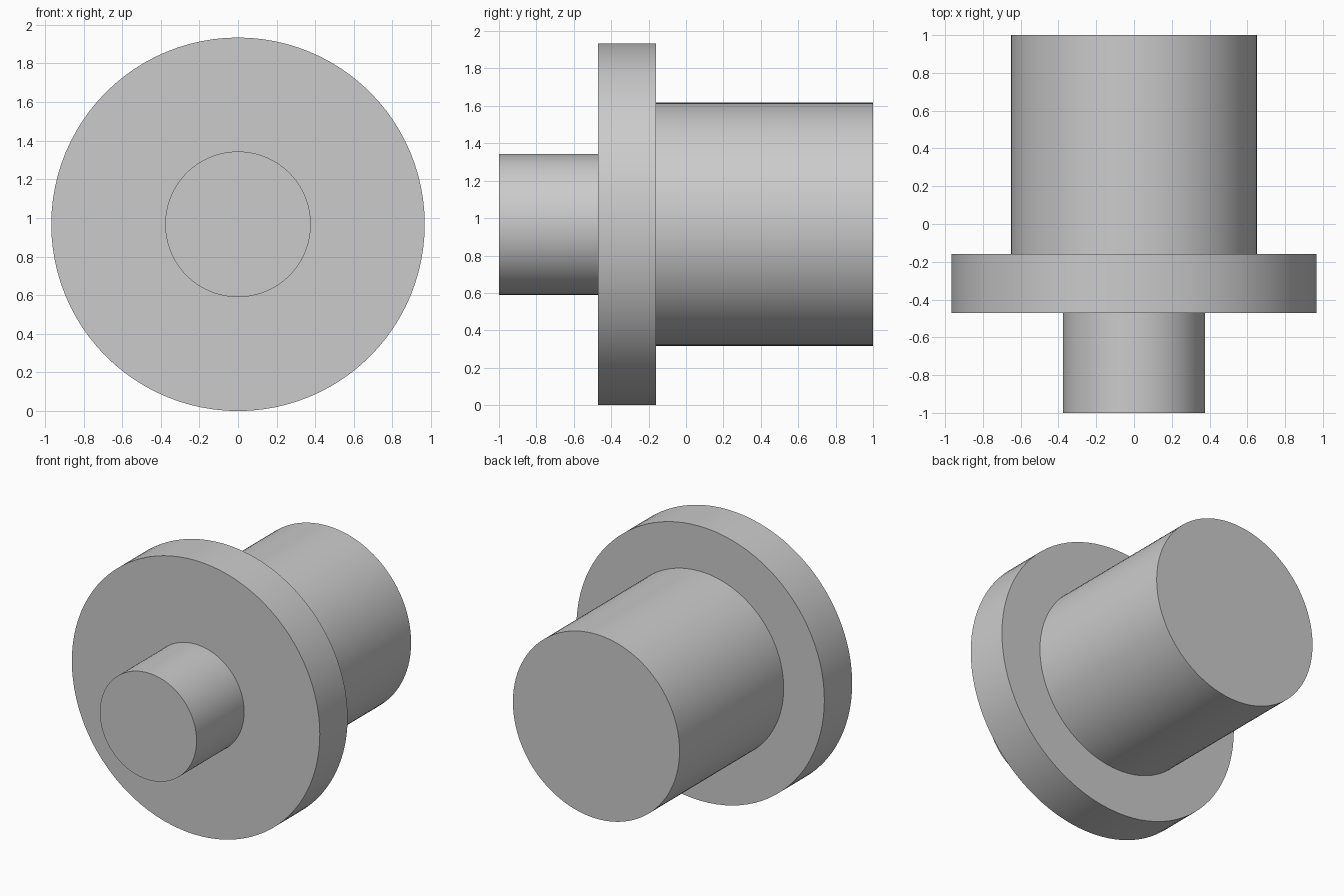
import bpy
import bmesh
from math import pi, radians
from mathutils import Vector

default_cube = bpy.data.objects.get("Cube")
if default_cube:
    bpy.data.objects.remove(default_cube, do_unlink=True)

FLANGE_R, SHAFT_R, PIN_R = 0.967, 0.65, 0.377
SEGMENTS = 96

# Plain grey metal
grey = bpy.data.materials.new("grey_metal")
grey.use_nodes = True
colour = (0.6, 0.6, 0.6, 1)
grey.diffuse_color = colour
grey.node_tree.nodes["Principled BSDF"].inputs["Base Color"].default_value = colour

# Half profile of the turned part (radius, y): pin, flange, shaft
profile = [(0, -1), (PIN_R, -1), (PIN_R, -0.47),
           (FLANGE_R, -0.47), (FLANGE_R, -0.16),
           (SHAFT_R, -0.16), (SHAFT_R, 1), (0, 1)]

# Turn the profile about the y axis
bm = bmesh.new()
verts = [bm.verts.new((r, y, 0)) for r, y in profile]
edges = [bm.edges.new(pair) for pair in zip(verts, verts[1:])]
bmesh.ops.spin(bm, geom=verts + edges, cent=Vector(), axis=Vector((0, 1, 0)),
               angle=2 * pi, steps=SEGMENTS, use_merge=True)
bmesh.ops.remove_doubles(bm, verts=bm.verts, dist=0.0001)
bmesh.ops.recalc_face_normals(bm, faces=bm.faces)

mesh = bpy.data.meshes.new("flanged_shaft")
bm.to_mesh(mesh)
bm.free()
mesh.materials.append(grey)
shaft = bpy.data.objects.new("flanged_shaft", mesh)
shaft.location.z = FLANGE_R
bpy.context.collection.objects.link(shaft)

# Smooth round walls, sharp shoulders
bpy.ops.object.select_all(action="DESELECT")
shaft.select_set(True)
bpy.context.view_layer.objects.active = shaft
bpy.ops.object.shade_smooth_by_angle(angle=radians(30))
